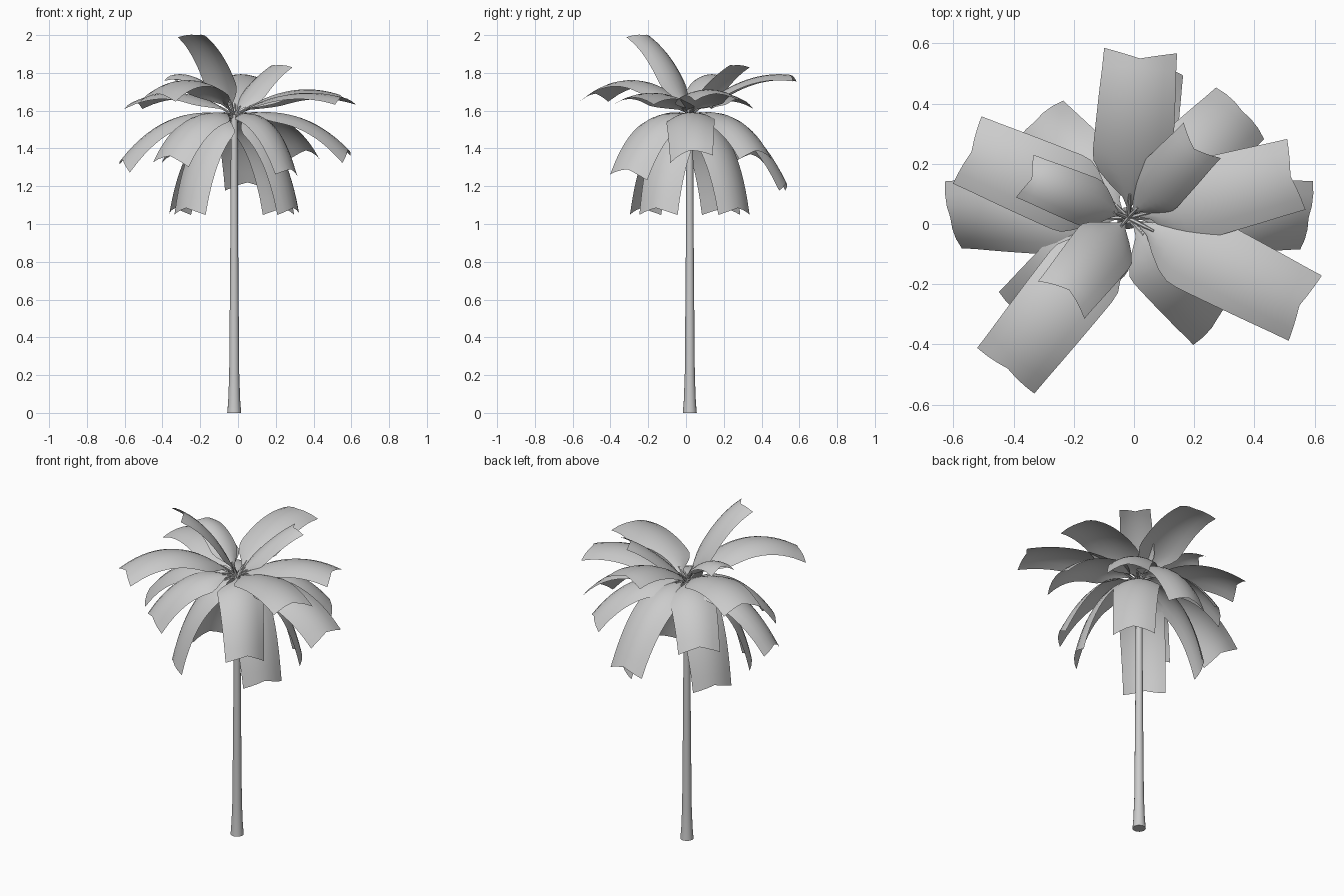
import bpy, bmesh, math
from mathutils import Vector

if "Cube" in bpy.data.objects:
    bpy.data.objects.remove(bpy.data.objects["Cube"])

grey = bpy.data.materials.new("plain_grey")
grey.diffuse_color = (0.6, 0.6, 0.6, 1)
grey.use_nodes = True
grey.node_tree.nodes["Principled BSDF"].inputs["Base Color"].default_value = grey.diffuse_color
FOOT = Vector((-0.02, 0.02, 0))
CROWN = FOOT + Vector((0, 0, 1.57))


def finish(bm, name):
    me = bpy.data.meshes.new(name)
    bm.to_mesh(me)
    bm.free()
    me.materials.append(grey)
    ob = bpy.data.objects.new(name, me)
    bpy.context.collection.objects.link(ob)
    bpy.context.view_layer.objects.active = ob
    ob.select_set(True)
    bpy.ops.object.shade_smooth_by_angle(angle=math.radians(50))
    ob.select_set(False)


def tube(bm, centres, radii, sides):
    """Closed tube through a list of centres."""
    rings = []
    axis = (centres[-1] - centres[0]).normalized()
    side = axis.orthogonal().normalized()
    other = axis.cross(side)
    for c, r in zip(centres, radii):
        rings.append([bm.verts.new(c + r * (side * math.cos(a) + other * math.sin(a)))
                      for a in (2 * math.pi * i / sides for i in range(sides))])
    for a, b in zip(rings, rings[1:]):
        for i in range(sides):
            j = (i + 1) % sides
            bm.faces.new((a[i], a[j], b[j], b[i]))
    bm.faces.new(rings[0][::-1])
    bm.faces.new(rings[-1])


# Trunk: flared foot, slow taper
bm = bmesh.new()
heights = [0, 0.06, 0.2, 0.8, 1.58]
tube(bm, [FOOT + Vector((0, 0, z)) for z in heights],
     [0.017 + 0.009 * (1 - z / 1.58) + 0.011 * math.exp(-z * 9) for z in heights], 16)
finish(bm, "trunk")


def width_at(t):
    """Thin stalk, quick swelling, then a nearly parallel blade."""
    if t < 0.1:
        return 0.04
    grow = min((t - 0.1) / 0.26, 1)
    return math.sin(grow * math.pi / 2) * (1 - 0.1 * t * t) + 0.04 * (1 - grow)


def frond(name, tip, reach, bend_z, half, sag, roll=0.0):
    """Arched leaf blade on a thin stalk, bent along a quadratic curve."""
    tip = Vector(tip)
    ctrl = CROWN.lerp(tip, reach)
    ctrl.z = bend_z
    out = tip - CROWN
    flat = Vector((-out.y, out.x, 0)).normalized()

    def at(t):
        return CROWN * (1 - t) ** 2 + ctrl * (2 * t * (1 - t)) + tip * t * t

    bm = bmesh.new()
    rows = []
    last = 15
    for n in range(last + 1):
        t = 0.06 + 0.94 * n / last
        tan = ((ctrl - CROWN) * (1 - t) + (tip - ctrl) * t).normalized()
        up = tan.cross(flat).normalized()
        side = flat * math.cos(roll * t) + up * math.sin(roll * t)
        up = tan.cross(side)
        w = width_at(t)
        row = []
        for k in range(-3, 4):
            u = k / 3
            p = at(t) + side * (u * half * w) - up * (sag * u * u * w)
            if n == last:                       # notched end
                p += tan * 0.03 * abs(u)
            row.append(bm.verts.new(p))
        rows.append(row)
    for a, b in zip(rows, rows[1:]):
        for i in range(6):
            bm.faces.new((a[i], b[i], b[i + 1], a[i + 1]))
    tube(bm, [at(0), at(0.08), at(0.15)], [0.008, 0.007, 0.004], 6)
    finish(bm, name)


# Upright fronds at the heart of the crown
frond("upright_frond_tall", (-0.215, -0.22, 2.0), 0.38, 1.88, 0.11, 0.035)
frond("upright_frond_left", (-0.34, 0.15, 1.79), 0.5, 1.82, 0.085, 0.03)
frond("upright_frond_right", (0.20, 0.25, 1.84), 0.5, 1.76, 0.095, 0.03)

# Wide fronds that spread almost level, each with its own bend height
spread = [((-0.42, -0.48, 1.69), 1.88), ((0.02, 0.55, 1.79), 1.82),
          ((0.52, 0.16, 1.69), 1.77), ((0.55, -0.27, 1.67), 1.75),
          ((-0.54, 0.24, 1.65), 1.77)]
for i, (tip, bend) in enumerate(spread):
    frond(f"spread_frond_{i + 1}", tip, 0.5, bend, 0.135, 0.035)

# Drooping fronds, some leaning sideways
drooping = [((-0.61, 0.02, 1.34), -0.3), ((0.58, 0.02, 1.39), 0.25),
            ((-0.33, 0.34, 1.37), 0), ((0.36, 0.375, 1.39), 0), ((0.05, 0.53, 1.22), 0),
            ((0.28, -0.31, 1.29), -0.3), ((-0.36, -0.31, 1.36), -0.2)]
for i, (tip, lean) in enumerate(drooping):
    frond(f"drooping_frond_{i + 1}", tip, 0.58, 1.66, 0.13, 0.042, lean)

# Low hanging fronds in two opposite pairs
for i, angle in enumerate([45, 150, 225, 330]):
    a = math.radians(angle)
    tip = FOOT + Vector((0.36 * math.cos(a), 0.36 * math.sin(a), 1.085))
    frond(f"hanging_frond_{i + 1}", tip, 0.72, 1.54, 0.13, 0.04)
